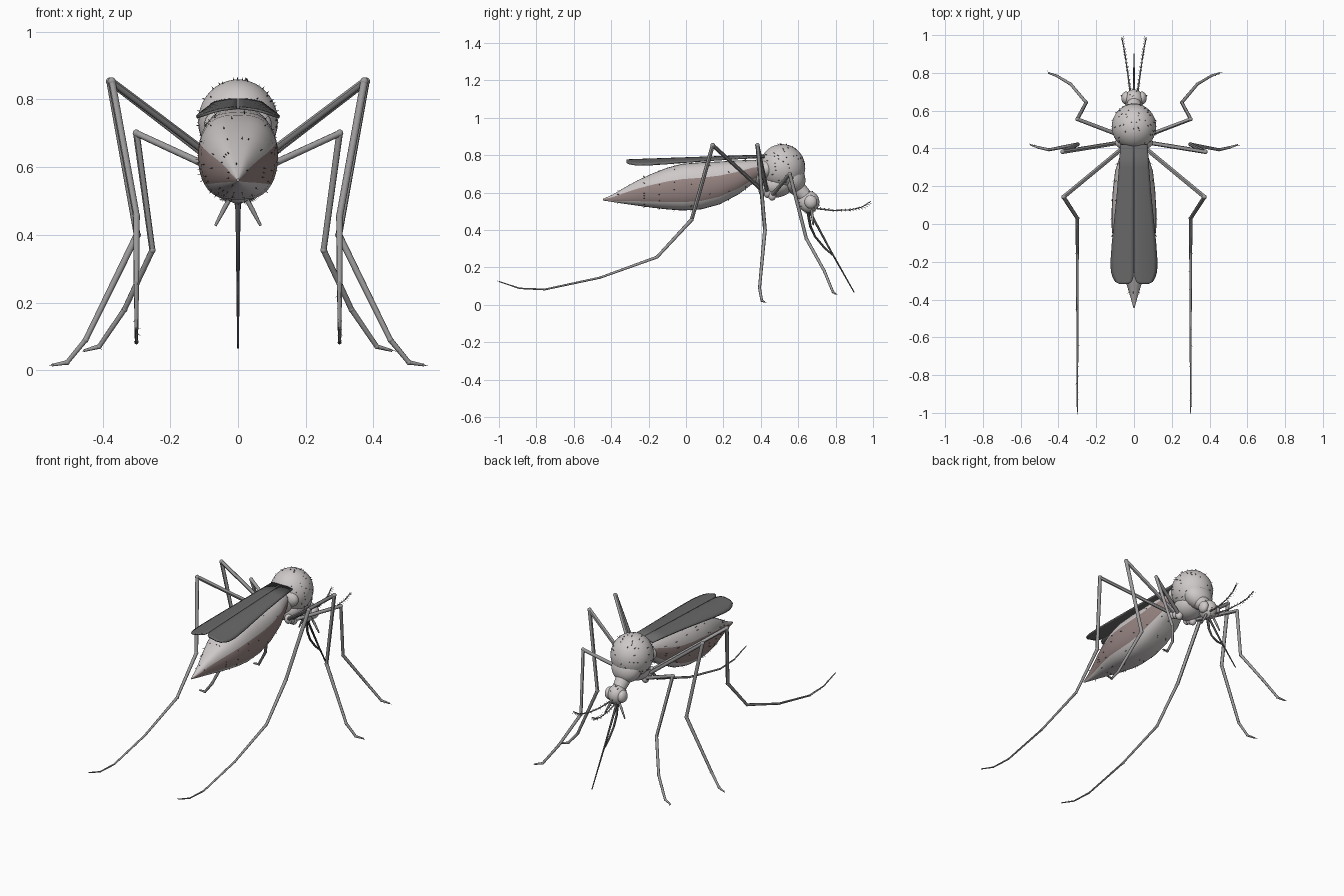
import bpy, bmesh, math, random
from mathutils import Vector, Matrix

random.seed(4)
if "Cube" in bpy.data.objects:
    bpy.data.objects.remove(bpy.data.objects["Cube"])


def material(name, r, g, b):
    m = bpy.data.materials.new(name)
    m.use_nodes = True
    m.diffuse_color = (r, g, b, 1)
    m.node_tree.nodes["Principled BSDF"].inputs["Base Color"].default_value = (r, g, b, 1)
    return m


BODY = material("pale grey body", .62, .58, .58)
PINK = material("dusty pink sides", .31, .235, .225)
WING = material("dark grey wing", .14, .14, .14)
LEG = material("mid grey leg", .34, .33, .33)
DARK = material("charcoal mouthpart", .09, .09, .09)


def finish(name, bm, *mats, angle=45):
    bmesh.ops.recalc_face_normals(bm, faces=bm.faces)
    me = bpy.data.meshes.new(name)
    bm.to_mesh(me)
    bm.free()
    for m in mats:
        me.materials.append(m)
    ob = bpy.data.objects.new(name, me)
    bpy.context.collection.objects.link(ob)
    bpy.ops.object.select_all(action="DESELECT")
    ob.select_set(True)
    bpy.context.view_layer.objects.active = ob
    bpy.ops.object.shade_smooth_by_angle(angle=math.radians(angle))
    return ob


def ball(name, centre, radii, mat, tilt=0):
    bm = bmesh.new()
    mx = (Matrix.Translation(centre) @ Matrix.Rotation(math.radians(tilt), 4, "X")
          @ Matrix.Diagonal((*radii, 1)))
    bmesh.ops.create_uvsphere(bm, u_segments=32, v_segments=20, radius=1, matrix=mx)
    return finish(name, bm, mat)


def tube(name, points, radii, mat, sides=8):
    """Tapered round tube through the points."""
    pts = [Vector(p) for p in points]
    bm = bmesh.new()
    rings = []
    for i, p in enumerate(pts):
        d = (pts[min(i + 1, len(pts) - 1)] - pts[max(i - 1, 0)]).normalized()
        side = d.cross(Vector((.9, .1, .3))).normalized()
        up = d.cross(side)
        rings.append([bm.verts.new(p + radii[i] * (side * math.cos(a) + up * math.sin(a)))
                      for a in (k * math.tau / sides for k in range(sides))])
    for a, b in zip(rings, rings[1:]):
        for k in range(sides):
            n = (k + 1) % sides
            bm.faces.new((a[k], a[n], b[n], b[k]))
    bm.faces.new(rings[0])
    bm.faces.new(rings[-1])
    return finish(name, bm, mat)


def spike(bm, base, direction, length, radius):
    mx = (Matrix.Translation(base + direction * length * .4)
          @ direction.to_track_quat("Z", "Y").to_matrix().to_4x4())
    bmesh.ops.create_cone(bm, segments=5, radius1=radius, radius2=radius * .2,
                          depth=length, matrix=mx, cap_ends=True)


def bristles(ob, count, length, radius):
    bm = bmesh.new()
    for f in random.choices(list(ob.data.polygons), [p.area for p in ob.data.polygons], k=count):
        lean = (f.normal + Vector((0, -.7, 0))).normalized()
        spike(bm, f.center.copy(), lean, length, radius)
    finish(ob.name + "_bristles", bm, DARK)


# Thorax, neck and head
thorax = ball("thorax", (0, .515, .735), (.118, .122, .124), BODY, 10)
ball("thorax_front", (0, .565, .68), (.09, .07, .088), BODY, 25)
ball("thorax_underside", (0, .49, .645), (.085, .095, .07), BODY, 15)
ball("thorax_rear_lobe", (0, .43, .725), (.1, .045, .06), BODY)
ball("waist", (0, .41, .7), (.07, .06, .065), BODY)
tube("neck", [(0, .59, .63), (0, .65, .57)], [.045, .035], BODY, 16)
head = ball("head", (0, .657, .55), (.05, .056, .058), BODY)
for s, side in ((1, "left"), (-1, "right")):
    ball(side + "_eye", (s * .042, .667, .55), (.025, .034, .036), BODY)
bristles(thorax, 110, .011, .0022)
bristles(head, 30, .01, .0016)

# Abdomen: y, top, bottom, half width
SECTIONS = [(.42, .765, .69, .05), (.36, .775, .65, .075), (.28, .772, .59, .1),
            (.18, .766, .537, .112), (.08, .762, .51, .118), (-.02, .754, .504, .118),
            (-.1, .733, .51, .11), (-.18, .702, .519, .09), (-.26, .665, .53, .062),
            (-.33, .626, .54, .036), (-.39, .59, .549, .018), (-.445, .566, .558, .003)]
N = 36
bm = bmesh.new()
rings = []
for y, top, low, w in SECTIONS:
    ring = []
    for k in range(N):
        a = math.tau * k / N
        c, s = math.cos(a), math.sin(a)
        x = w * math.copysign(abs(c) ** .65, c)
        ring.append(bm.verts.new((x, y, (top + low) / 2 + (top - low) / 2 * s)))
    rings.append(ring)
for a, b in zip(rings, rings[1:]):
    for k in range(N):
        n = (k + 1) % N
        f = bm.faces.new((a[k], a[n], b[n], b[k]))
        height = math.sin(math.tau * (k + .5) / N)
        f.material_index = int(-.6 < height < .36)
bm.faces.new(rings[0])
bm.faces.new(rings[-1])
abdomen = finish("abdomen", bm, BODY, PINK)
bristles(abdomen, 110, .013, .0018)

# Wings: y, inner edge, outer edge
OUTLINE = [(.42, 0, .07), (.3, 0, .078), (.15, 0, .09), (0, 0, .105), (-.1, 0, .115),
           (-.2, 0, .122), (-.25, 0, .12), (-.28, .002, .112), (-.305, .01, .098),
           (-.318, .028, .075)]
for s, side in ((1, "left"), (-1, "right")):
    bm = bmesh.new()
    rows = []
    for y, inner, outer in OUTLINE:
        row = []
        for k in range(7):
            x = inner + (outer - inner) * k / 6
            row.append(bm.verts.new((s * (x + .001), y, .785 + .035 * y - 2 * x * x)))
        rows.append(row)
    for a, b in zip(rows, rows[1:]):
        for k in range(6):
            bm.faces.new((a[k], a[k + 1], b[k + 1], b[k]))
    wing = finish(side + "_wing", bm, WING)
    mod = wing.modifiers.new("thickness", "SOLIDIFY")
    mod.thickness, mod.offset = .008, 0

# Legs: joint positions on the left side, with a radius at each
LEGS = {
    "front": ([(.05, .46, .585), (.3, .555, .7), (.253, .643, .355), (.335, .74, .18),
               (.41, .785, .07), (.455, .8, .058)], [.011, .01, .009, .008, .007, .004]),
    "middle": ([(.05, .435, .6), (.378, .382, .853), (.298, .422, .4), (.45, .393, .09),
                (.505, .405, .023), (.55, .42, .015)], [.011, .011, .01, .008, .007, .004]),
    "hind": ([(.05, .41, .61), (.373, .143, .853), (.3, .03, .455), (.3, -.155, .255),
              (.3, -.46, .145), (.3, -.755, .082), (.3, -.89, .088), (.3, -.998, .124)],
             [.011, .011, .01, .008, .006, .005, .004, .003])}
for name, (joints, radii) in LEGS.items():
    for s, side in ((1, "left"), (-1, "right")):
        pts = [Vector((s * x, y, z)) for x, y, z in joints]
        for i in range(len(pts) - 1):
            tube(f"{side}_{name}_leg_part_{i + 1}", pts[i:i + 2],
                 [radii[i], radii[i + 1]], LEG)
        for i in range(1, len(pts) - 1):
            r = radii[i] * 1.1
            ball(f"{side}_{name}_joint_{i}", pts[i], (r, r, r), LEG)
        ball(f"{side}_{name}_hip", pts[0], (.022, .022, .028), BODY)
        # Small spurs along the shin and foot
        bm = bmesh.new()
        for a, b in zip(pts[1:], pts[2:]):
            for t in (.3, .6, .95):
                out = (b - a).normalized() + Vector((random.uniform(-.7, .7), random.uniform(-.7, .7), 0))
                spike(bm, a.lerp(b, t), out.normalized(), .018, .002)
        finish(f"{side}_{name}_leg_spurs", bm, LEG)

# Mouthparts
tube("piercing_needle", [(0, .655, .51), (0, .77, .295), (0, .9, .065)], [.007, .005, .003], DARK)
tube("bowed_sheath", [(0, .65, .51), (0, .665, .42), (0, .69, .365), (0, .74, .305),
                      (0, .785, .265)], [.009, .007, .006, .006, .004], DARK)

# Palps and feathery antennae
for s, side in ((1, "left"), (-1, "right")):
    tube(side + "_palp", [(s * .02, .67, .515), (s * .042, .675, .475), (s * .067, .68, .427)],
         [.007, .007, .004], LEG)
    path = [Vector((s * x, y, z)) for x, y, z in
            ((.02, .7, .515), (.032, .79, .504), (.045, .88, .508), (.055, .94, .522),
             (.064, .985, .552))]
    tube(side + "_antenna", path, [.005, .0035, .003, .003, .002], LEG, 6)
    bm = bmesh.new()
    for a, b in zip(path, path[1:]):
        for t in (.1, .35, .6, .85):
            for turn in range(4):
                ang = turn * math.pi / 2 + .6
                out = Vector((math.cos(ang), 1.3, math.sin(ang))).normalized()
                spike(bm, a.lerp(b, t), out, .02, .0016)
    finish(side + "_antenna_hairs", bm, LEG)
